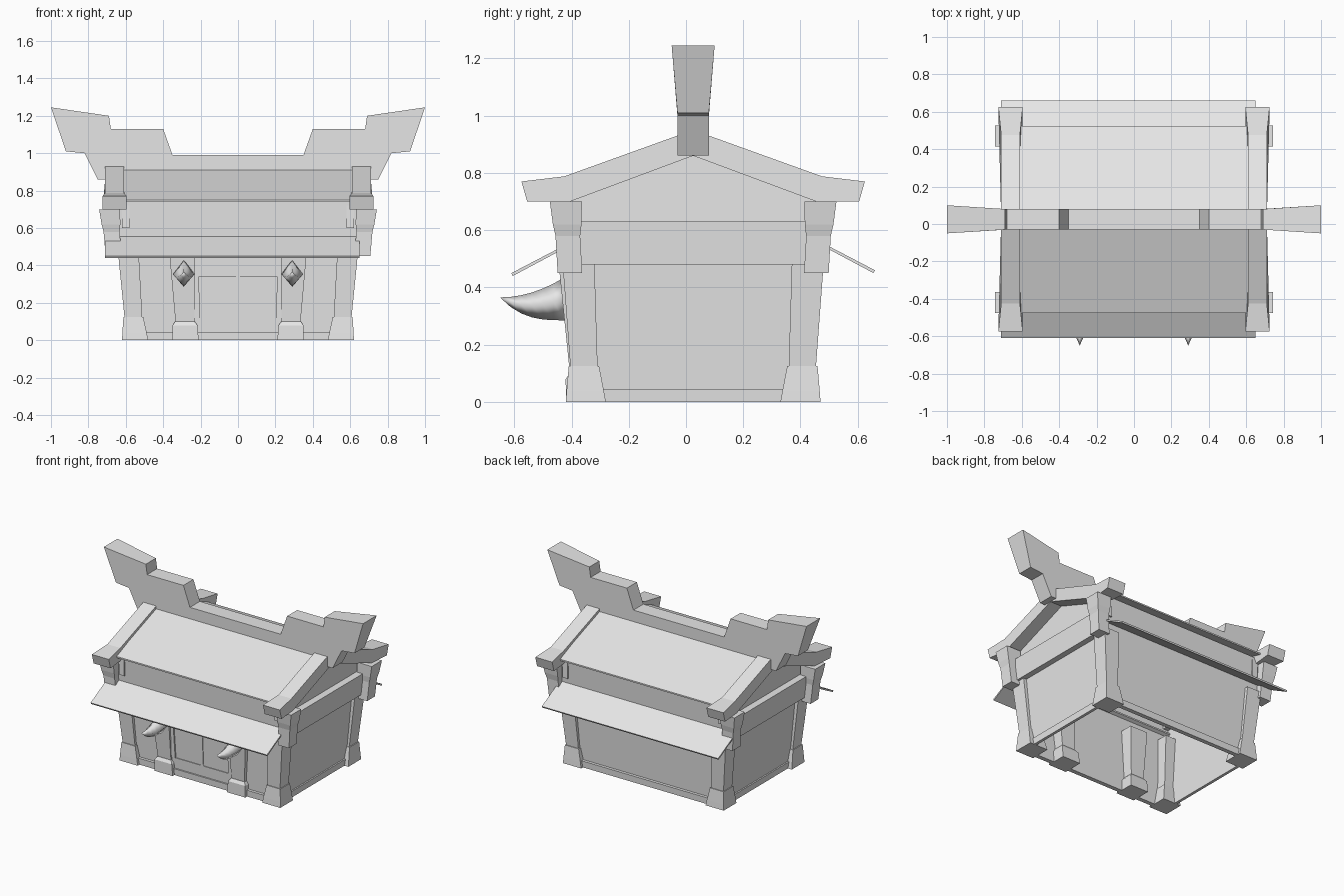
import bpy, bmesh

cube = bpy.data.objects.get("Cube")
if cube:
    bpy.data.objects.remove(cube)

MIDDLE = 0.025     # depth centre of the building
LEAN = 0.14        # outward lean of walls and posts per unit of height
WALL = 0.405       # distance of the long walls from the centre
SIDE = 0.58        # distance of the side walls from the centre
TRIM = 0.01        # how far thin trim stands out
BEAM = 0.48        # underside of the tie beams
DOOR_LOW, DOOR_HIGH, DOOR_WIDTH = 0.12, 0.34, 0.2
EAVE = 0.5
GABLE = 0.61       # inner face of the gable rafters

grey = bpy.data.materials.new("plain_grey")
grey.use_nodes = True
grey.diffuse_color = (0.8, 0.8, 0.8, 1)
shader = grey.node_tree.nodes["Principled BSDF"]
shader.inputs["Base Color"].default_value = grey.diffuse_color


def skin(name, rings, mirror="", smooth=False):
    """Skin equal-sized closed rings, cap both ends, then mirror."""
    bm = bmesh.new()
    loops = [[bm.verts.new(point) for point in ring] for ring in rings]
    for lower, upper in zip(loops, loops[1:]):
        for i in range(len(lower)):
            bm.faces.new((lower[i - 1], lower[i], upper[i], upper[i - 1]))
    bm.faces.new(loops[0])
    bm.faces.new(loops[-1])
    bmesh.ops.remove_doubles(bm, verts=bm.verts, dist=0.0001)
    bmesh.ops.recalc_face_normals(bm, faces=bm.faces)
    for face in bm.faces:
        face.smooth = smooth
    mesh = bpy.data.meshes.new(name)
    bm.to_mesh(mesh)
    bm.free()
    mesh.materials.append(grey)
    part = bpy.data.objects.new(name, mesh)
    part.location.y = MIDDLE
    bpy.context.collection.objects.link(part)
    if mirror:
        modifier = part.modifiers.new("mirror", "MIRROR")
        modifier.use_axis = ("x" in mirror, "y" in mirror, False)


def rectangle(left, right, front, back, z):
    return [(left, front, z), (right, front, z), (right, back, z), (left, back, z)]


def spread(z):
    return 1 + LEAN * z


def post(name, x, y, levels, mirror):
    """Square leaning post; levels give height and half width."""
    rings = []
    for z, half in levels:
        cx, cy = x * spread(z), y * spread(z)
        rings.append(rectangle(cx - half, cx + half, cy - half, cy + half, z))
    skin(name, rings, mirror)


def front_panel(name, left, right, low, high, proud=0, mirror=""):
    """Plate lying on the leaning front wall."""
    skin(name, [rectangle(left * spread(z), right * spread(z),
                          -WALL * spread(z) - proud, TRIM - WALL * spread(z), z)
                for z in (low, high)], mirror)


def side_panel(name, depth, low, high, proud=0):
    """Plate lying on the leaning side walls."""
    skin(name, [rectangle(SIDE * spread(z) - TRIM, SIDE * spread(z) + proud,
                          -depth * spread(z), depth * spread(z), z)
                for z in (low, high)], "x")


def prism(name, profile, left, right, mirror="", flare=0):
    """Depth and height profile run along x, widened beyond the eaves."""
    def ring(x, grow):
        return [(x + grow * (y > EAVE), y, z) for y, z in profile]
    skin(name, [ring(left, -flare), ring(right, flare)], mirror)


def pitch(y):
    """Height of the roof surface."""
    return 0.93 - 0.36 * y


# Ridge beam with stepped, rising ends that widen at the tips
half = [(0.35, 0.99), (0.4, 1.13), (0.68, 1.13), (0.69, 1.2),
        (1, 1.245), (0.92, 1.01), (0.82, 1), (0.75, 0.86)]
outline = half + [(-x, z) for x, z in reversed(half)]
skin("ridge_beam", [[(x, sign * (0.075 if abs(x) == 1 else 0.055), z) for x, z in outline]
                    for sign in (-1, 1)])

# Roof slopes, gable rafters and gable walls
prism("roof_slope", [(0, pitch(0)), (EAVE, pitch(EAVE)), (EAVE, pitch(EAVE) - TRIM),
                     (0, pitch(0) - 0.06)], -GABLE, GABLE, "y")
knee = EAVE - 0.05
prism("gable_rafter", [(0, pitch(0) + 0.02), (knee, pitch(knee) + 0.02), (0.6, 0.77),
                       (0.58, 0.7), (knee - 0.02, 0.7), (0, 0.86)],
      GABLE, GABLE + 0.1, "xy", flare=0.015)
prism("gable_wall", [(0, 0.88), (knee, 0.72), (knee, 0.6), (0, 0.6)],
      SIDE, GABLE + TRIM, "xy")

# Thin awnings over the front and the back
for name, sign, lift in (("front_awning", -1, 0), ("back_awning", 1, TRIM)):
    top, tip = 0.57 + lift, 0.45 + lift
    prism(name, [(sign * WALL, top), (sign * 0.635, tip), (sign * 0.63, tip - TRIM),
                 (sign * WALL, top - TRIM)], -0.71, 0.65)

# Beams around the top of the walls
front_panel("long_frieze", -SIDE, SIDE, BEAM, pitch(EAVE) - TRIM, 0, "y")
side_panel("side_tie_beam", WALL, BEAM, 0.63, 4 * TRIM)

# Corner posts, feet and brackets
corner_x, corner_y = 0.55, -0.375
post("corner_post", corner_x, corner_y, [(0.1, 0.047), (EAVE, 0.056)], "xy")
post("corner_foot", corner_x, corner_y, [(0, 0.07), (0.04, 0.065), (0.125, 0.053)], "xy")
post("corner_bracket", corner_x + 0.075, corner_y - 0.03,
     [(0.45, 0.043), (0.58, 0.043), (0.62, 0.05), (0.7, 0.056)], "xy")

# Leaning walls and sills
side_panel("side_wall", -corner_y, 0, BEAM)
side_panel("side_sill", -corner_y, 0, 0.045, TRIM)
front_panel("long_wall", -corner_x, corner_x, 0, EAVE, 0, "y")
front_panel("long_sill", -corner_x, corner_x, 0, 0.045, 2 * TRIM, "y")

# Front posts beside the door
door_post_x = 0.28
post("door_post", door_post_x, corner_y, [(0.09, 0.05), (0.45, 0.068)], "x")
post("door_post_foot", door_post_x, corner_y, [(0, 0.07), (0.08, 0.066), (0.1, 0.052)], "x")

# Double door with jambs, lintel, transom, threshold and centre bar
rail = DOOR_HIGH + 0.03
opening = DOOR_WIDTH + 0.03
front_panel("door_lintel", -opening, opening, rail, BEAM, 2 * TRIM)
front_panel("door_transom", -opening, opening, DOOR_HIGH, rail, 1.5 * TRIM)
front_panel("door_threshold", -opening, opening, 0, DOOR_LOW, TRIM)
front_panel("door_jamb", DOOR_WIDTH, opening, DOOR_LOW, DOOR_HIGH, 1.5 * TRIM, "x")
front_panel("door_leaf", TRIM, DOOR_WIDTH, DOOR_LOW, DOOR_HIGH, TRIM / 2, "x")
front_panel("door_centre_bar", -TRIM, TRIM, DOOR_LOW, DOOR_HIGH, TRIM)

# Curved diamond-section horns on the front posts, tapering to a point
horn_x, horn_z = 0.29, 0.365
steps = 6
rings = []
for step in range(steps + 1):
    t = step / steps
    y = -0.45 - 0.225 * t
    width = 0.055 * (1 - t * t)
    high = horn_z + 0.07 * (1 - t) ** 2
    low = horn_z - 0.08 * (1 - t ** 3)
    middle = (high + low) / 2
    rings.append([(horn_x, y, low), (horn_x + width, y, middle),
                  (horn_x, y, high), (horn_x - width, y, middle)])
skin("post_horn", rings, "x", smooth=True)
